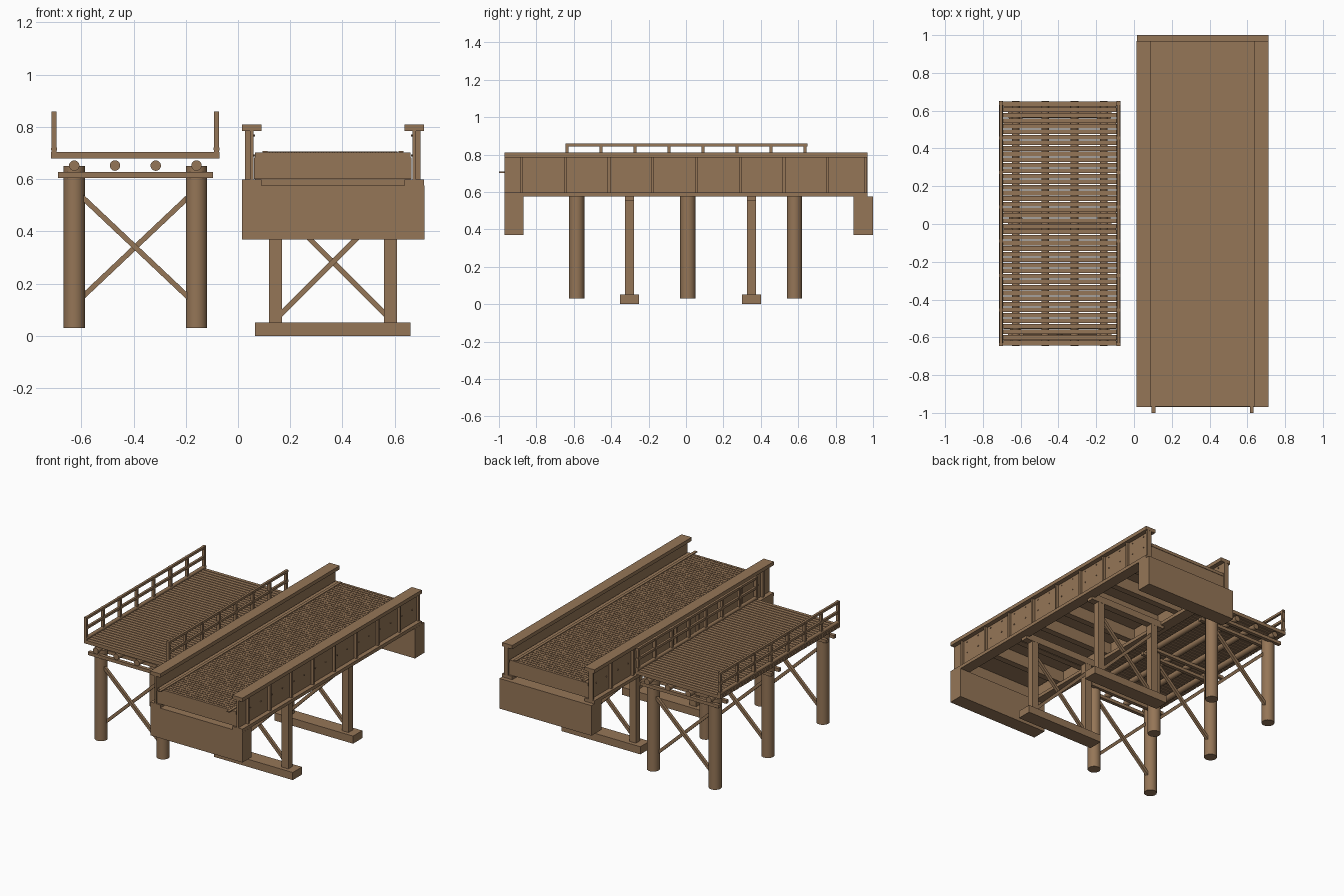
import bpy, bmesh, math
from mathutils import Vector, Matrix

if "Cube" in bpy.data.objects:
    bpy.data.objects.remove(bpy.data.objects["Cube"])

brown = bpy.data.materials.new("weathered brown")
brown.diffuse_color = (0.30, 0.18, 0.095, 1)
brown.use_nodes = True
brown.node_tree.nodes["Principled BSDF"].inputs["Base Color"].default_value = brown.diffuse_color


class Part:
    """Collects boxes and logs into one named object."""

    def __init__(self, name):
        self.name, self.bm = name, bmesh.new()

    def box(self, x0, x1, y0, y1, z0, z1):
        m = Matrix.Translation(((x0 + x1) / 2, (y0 + y1) / 2, (z0 + z1) / 2))
        m = m @ Matrix.Diagonal((x1 - x0, y1 - y0, z1 - z0, 1))
        bmesh.ops.create_cube(self.bm, size=1, matrix=m)

    def log(self, a, b, r, n=20):
        a, b = Vector(a), Vector(b)
        rot = (b - a).to_track_quat('Z', 'Y').to_matrix().to_4x4()
        bmesh.ops.create_cone(self.bm, cap_ends=True, segments=n, radius1=r, radius2=r,
                              depth=(b - a).length, matrix=Matrix.Translation((a + b) / 2) @ rot)

    def beam(self, a, b, w, d):
        # square bar lying in an x-z plane
        a, b = Vector(a), Vector(b)
        v = b - a
        m = Matrix.Translation((a + b) / 2) @ Matrix.Rotation(-math.atan2(v.z, v.x), 4, 'Y')
        bmesh.ops.create_cube(self.bm, size=1, matrix=m @ Matrix.Diagonal((v.length, d, w, 1)))

    def done(self, smooth=False):
        me = bpy.data.meshes.new(self.name)
        self.bm.to_mesh(me)
        self.bm.free()
        me.materials.append(brown)
        ob = bpy.data.objects.new(self.name, me)
        bpy.context.collection.objects.link(ob)
        if smooth:
            bpy.ops.object.select_all(action='DESELECT')
            bpy.context.view_layer.objects.active = ob
            ob.select_set(True)
            bpy.ops.object.shade_smooth_by_angle(angle=math.radians(35))


# ---------------- timber bridge ----------------
PILE_X = (-0.627, -0.159)
BENT_Y = (-0.585, 0.01, 0.58)
Y0, Y1 = -0.645, 0.65

p = Part("timber_piles")
for y in BENT_Y:
    for x in PILE_X:
        p.log((x, y, 0.03), (x, y, 0.65), 0.041, 24)
p.done(True)

p = Part("timber_pile_caps")
for y in BENT_Y:
    for s in (-1, 1):
        yc = y + s * 0.042
        p.box(-0.69, -0.096, yc - 0.012, yc + 0.012, 0.605, 0.627)
p.done()

p = Part("timber_cross_braces")
for y in BENT_Y:
    p.beam((-0.60, y - 0.01, 0.535), (-0.187, y - 0.01, 0.145), 0.02, 0.02)
    p.beam((-0.60, y + 0.01, 0.145), (-0.187, y + 0.01, 0.535), 0.02, 0.02)
p.done()

p = Part("timber_stringers")
for i in range(4):
    x = -0.627 + i * 0.156
    p.log((x, Y0, 0.652), (x, Y1, 0.652), 0.02)
p.done(True)

p = Part("timber_deck_planks")
n = 44
pitch = (Y1 - Y0) / n
for i in range(n):
    y = Y0 + i * pitch
    p.box(-0.715, -0.071, y + 0.0025, y + pitch - 0.0025, 0.68, 0.704)
p.done()

# railings: curb log, posts, two rails
curb, rail = Part("timber_curb_logs"), Part("timber_railings")
for x in (-0.704, -0.082):
    curb.log((x, Y0, 0.716), (x, Y1, 0.716), 0.012, 14)
    for i in range(8):
        y = -0.637 + i * 0.182
        rail.box(x - 0.01, x + 0.01, y - 0.008, y + 0.008, 0.704, 0.86)
    for z in (0.785, 0.852):
        rail.box(x - 0.008, x + 0.008, Y0, Y1, z - 0.008, z + 0.008)
curb.done(True)
rail.done()

# ---------------- girder bridge ----------------
CX = 0.3635
G0, G1 = -0.97, 0.97
STIFF_Y = [-0.88 + i * 0.234 for i in range(8)]

web = Part("girder_webs")
flange = Part("girder_flanges")
stiff = Part("girder_stiffeners")
bolts = Part("girder_bolts")


def side_box(part, s, d0, d1, *yz):
    # d0..d1: distance from the bridge centre line on side s
    a, b = sorted((CX + s * d0, CX + s * d1))
    part.box(a, b, *yz)


for s in (-1, 1):
    side_box(web, s, 0.304, 0.318, G0, G1, 0.59, 0.80)
    for z0, z1 in ((0.575, 0.598), (0.785, 0.81)):
        side_box(flange, s, 0.273, 0.349, G0, G1, z0, z1)
    for y in STIFF_Y + [G1 - 0.008]:
        side_box(stiff, s, 0.318, 0.336, y - 0.007, y + 0.007, 0.598, 0.785)
    for y in STIFF_Y:
        for dy in (0.04, 0.15):
            if y + dy > G1:
                continue
            for z in (0.69, 0.768):
                bolts.log((CX + s * 0.298, y + dy, z), (CX + s * 0.323, y + dy, z), 0.004, 8)
for part in (web, flange, stiff, bolts):
    part.done()

# deck slab with raised tread marks in staggered rows
p = Part("girder_deck")
p.box(0.066, 0.661, G0 + 0.005, G1 - 0.005, 0.682, 0.703)
p.done()
p = Part("deck_tread_marks")
rows, cols = 76, 24
for r in range(rows):
    y = -0.945 + r * 0.0252
    for c in range(cols):
        x = 0.116 + c * 0.0208 + (r % 2) * 0.0104
        p.box(x - 0.006, x + 0.006, y - 0.004, y + 0.004, 0.702, 0.706)
p.done()

p = Part("deck_edge_strips")
for s in (-1, 1):
    side_box(p, s, 0.25, 0.27, -1.0, 0.96, 0.702, 0.708)
p.done()

p = Part("floor_beams")
for y in [-0.94] + STIFF_Y[1:] + [0.94]:
    p.box(0.062, 0.665, y - 0.022, y + 0.022, 0.60, 0.684)
p.done()

p = Part("abutments")
for y0, y1 in ((-0.97, -0.87), (0.895, 1.0)):
    p.box(0.015, 0.713, y0, y1, 0.37, 0.576)
p.done()

# trestles: footing, posts, cap, cross braces
foot, post, cap, brace = (Part("trestle_" + n) for n in ("footings", "posts", "caps", "braces"))
for y in (-0.302, 0.35):
    foot.box(0.066, 0.661, y - 0.05, y + 0.05, 0.0, 0.052)
    for s in (-1, 1):
        side_box(post, s, 0.195, 0.245, y - 0.023, y + 0.023, 0.05, 0.558)
    cap.box(0.066, 0.661, y - 0.024, y + 0.024, 0.555, 0.602)
    brace.beam((0.155, y - 0.01, 0.075), (0.572, y - 0.01, 0.49), 0.02, 0.02)
    brace.beam((0.155, y + 0.01, 0.49), (0.572, y + 0.01, 0.075), 0.02, 0.02)
for part in (foot, post, cap, brace):
    part.done()
